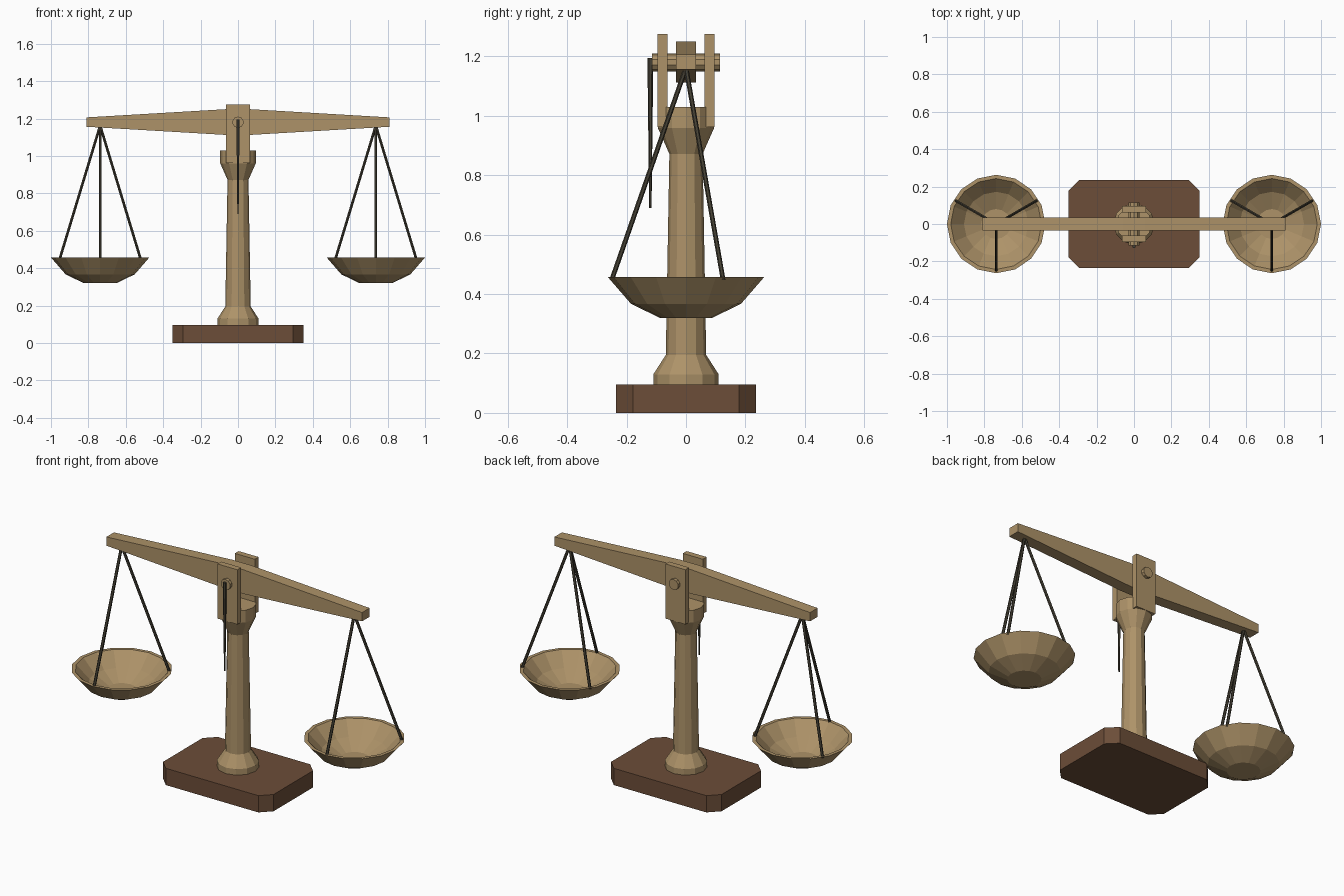
import bpy, bmesh
from math import cos, sin, pi, radians
from mathutils import Vector

if "Cube" in bpy.data.objects:
    bpy.data.objects.remove(bpy.data.objects["Cube"])


def material(name, rgb):
    m = bpy.data.materials.new(name)
    m.diffuse_color = (*rgb, 1)
    m.use_nodes = True
    m.node_tree.nodes["Principled BSDF"].inputs["Base Color"].default_value = m.diffuse_color
    return m


BRASS = material("aged_brass", (0.42, 0.29, 0.14))
WOOD = material("dark_wood", (0.15, 0.075, 0.04))
IRON = material("dark_iron", (0.06, 0.052, 0.035))


def finish(name, bm, mat):
    bmesh.ops.recalc_face_normals(bm, faces=bm.faces)
    me = bpy.data.meshes.new(name)
    bm.to_mesh(me)
    bm.free()
    me.materials.append(mat)
    ob = bpy.data.objects.new(name, me)
    bpy.context.collection.objects.link(ob)
    return ob


def lathe(name, profile, sides, mat, x=0):
    """Revolve (radius, z) points around a vertical axis and cap both ends."""
    bm = bmesh.new()
    rings = [[bm.verts.new((x + r * cos(2 * pi * i / sides), r * sin(2 * pi * i / sides), z))
              for i in range(sides)] for r, z in profile]
    for a, b in zip(rings, rings[1:]):
        for i in range(sides):
            j = (i + 1) % sides
            bm.faces.new((a[i], a[j], b[j], b[i]))
    bm.faces.new(rings[0])
    bm.faces.new(rings[-1])
    return finish(name, bm, mat)


def prism(name, outline, direction, mat):
    """Extrude a closed outline of 3D points along a vector."""
    bm = bmesh.new()
    face = bm.faces.new([bm.verts.new(p) for p in outline])
    new = bmesh.ops.extrude_face_region(bm, geom=[face])["geom"]
    bmesh.ops.translate(bm, vec=direction,
                        verts=[v for v in new if isinstance(v, bmesh.types.BMVert)])
    return finish(name, bm, mat)


def rod(name, start, end, r1, r2, sides, mat):
    """Straight rod between two points, optionally tapered."""
    start, end = Vector(start), Vector(end)
    bm = bmesh.new()
    bmesh.ops.create_cone(bm, cap_ends=True, segments=sides, radius1=r1, radius2=r2,
                          depth=(end - start).length)
    ob = finish(name, bm, mat)
    ob.location = (start + end) / 2
    ob.rotation_euler = (end - start).to_track_quat('Z', 'Y').to_euler()
    return ob


# Base plinth with clipped corners
X, Y, C = 0.35, 0.235, 0.057
prism("base", [(X, Y - C, 0), (X - C, Y, 0), (C - X, Y, 0), (-X, Y - C, 0),
               (-X, C - Y, 0), (C - X, -Y, 0), (X - C, -Y, 0), (X, C - Y, 0)],
      (0, 0, 0.096), WOOD)

# Turned column with foot and flared head
lathe("column", [(0.11, 0.09), (0.11, 0.13), (0.068, 0.195), (0.056, 0.872),
                 (0.095, 0.96), (0.095, 1.03)], 12, BRASS)

# Fork cheeks holding the axle
for side, y in (("front", -0.096), ("back", 0.062)):
    prism(side + "_fork_cheek", [(-0.063, y, 0.962), (0.063, y, 0.962),
                                 (0.063, y, 1.275), (-0.063, y, 1.275)],
          (0, 0.034, 0), BRASS)
rod("axle", (0, -0.114, 1.18), (0, 0.114, 1.18), 0.03, 0.03, 10, BRASS)

# Tapered balance beam
half = [(0.81, -0.025), (0.81, 0.025), (0.06, 0.069)]
upper = [(x, z) for x, z in half[1:]] + [(-x, z) for x, z in reversed(half[1:])]
outline = upper + [(x, -z) for x, z in reversed(upper)]
prism("beam", [(x, -0.034, 1.181 + z) for x, z in outline], (0, 0.068, 0), BRASS)

# Pointer needle hanging in front of the column
rod("pointer", (0, -0.12, 1.195), (0, -0.12, 0.69), 0.01, 0.004, 6, IRON)

# Pans and their three hangers on each side
PAN_X = 0.737
bowl = [(0.088, 0.32), (0.185, 0.367), (0.263, 0.457),
        (0.243, 0.457), (0.172, 0.383), (0.08, 0.338)]
for side, s in (("left", -1), ("right", 1)):
    cx = s * PAN_X
    lathe(side + "_pan", bowl, 16, BRASS, cx)
    for n, angle in enumerate((-90, 30, 150)):
        a = radians(angle)
        rod(f"{side}_hanger_{n + 1}", (cx, 0, 1.162),
            (cx + 0.25 * cos(a), 0.25 * sin(a), 0.448), 0.008, 0.008, 6, IRON)
